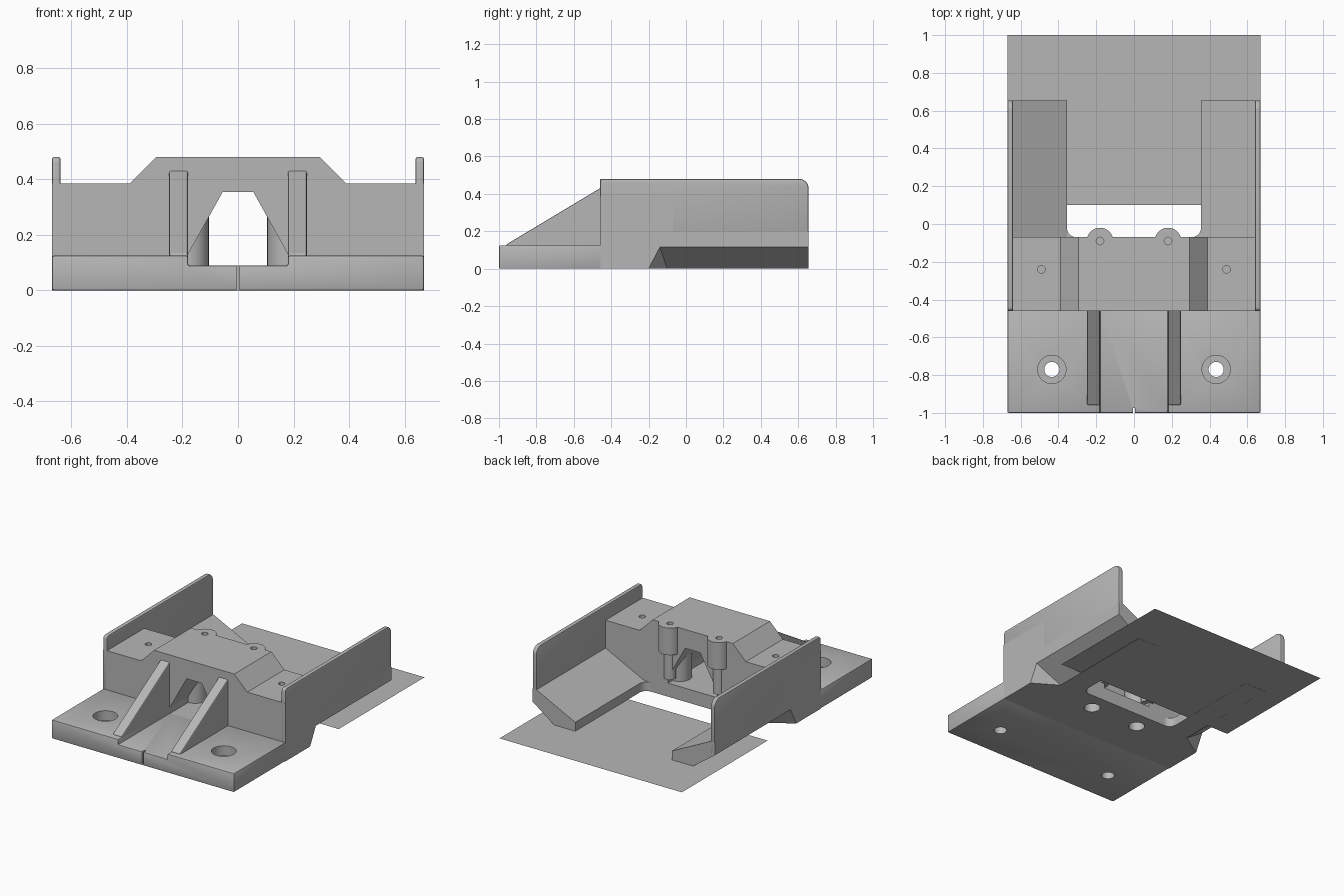
import bpy, bmesh, math
from mathutils import Vector

cube = bpy.data.objects.get("Cube")
if cube:
    bpy.data.objects.remove(cube, do_unlink=True)

grey = bpy.data.materials.new("plain_grey")
grey.use_nodes = True
GREY = (0.47, 0.47, 0.47, 1)
grey.diffuse_color = GREY
grey.node_tree.nodes["Principled BSDF"].inputs["Base Color"].default_value = GREY


def finish(name, bm):
    bmesh.ops.recalc_face_normals(bm, faces=bm.faces)
    mesh = bpy.data.meshes.new(name)
    bm.to_mesh(mesh)
    bm.free()
    mesh.materials.append(grey)
    ob = bpy.data.objects.new(name, mesh)
    bpy.context.collection.objects.link(ob)
    return ob


def prism(name, pts, axis, a, b):
    """Extrude a 2D outline along one axis from a to b."""
    place = {"x": lambda p, t: (t, p[0], p[1]),
             "y": lambda p, t: (p[0], t, p[1]),
             "z": lambda p, t: (p[0], p[1], t)}[axis]
    bm = bmesh.new()
    face = bm.faces.new([bm.verts.new(place(p, a)) for p in pts])
    new = bmesh.ops.extrude_face_region(bm, geom=[face])["geom"]
    shift = Vector(place((0, 0), b - a))
    bmesh.ops.translate(bm, vec=shift, verts=[v for v in new if isinstance(v, bmesh.types.BMVert)])
    return finish(name, bm)


def arc(cx, cy, r, start, end, n=8):
    angles = [math.radians(start + (end - start) * i / n) for i in range(n + 1)]
    return [(cx + r * math.cos(t), cy + r * math.sin(t)) for t in angles]


def cylinder(name, x, y, r, z0, z1):
    return prism(name, arc(x, y, r, 0, 348.75, 31), "z", z0, z1)


def activate(ob):
    bpy.ops.object.select_all(action="DESELECT")
    ob.select_set(True)
    bpy.context.view_layer.objects.active = ob


def cut(ob, cutter):
    activate(ob)
    mod = ob.modifiers.new("cut", "BOOLEAN")
    mod.operation = "DIFFERENCE"
    mod.solver = "EXACT"
    mod.object = cutter
    bpy.ops.object.modifier_apply(modifier=mod.name)
    bpy.data.objects.remove(cutter, do_unlink=True)


def soften(ob, width=0.007):
    activate(ob)
    mod = ob.modifiers.new("edge", "BEVEL")
    mod.width = width
    mod.segments = 2
    mod.limit_method = "ANGLE"
    mod.angle_limit = math.radians(35)
    bpy.ops.object.modifier_apply(modifier=mod.name)


def mirrored(half):
    return half + [(-x, z) for x, z in reversed(half)]


def underside_wedge(s):
    """Sloped cut below the outer edge of an arm."""
    bm = bmesh.new()
    for y_in, y_top, y_out in ((-0.1, -0.14, -0.2), (0.8, 0.8, 0.8)):
        for x, y, z in ((0.51, y_in, 0), (0.67, y_top, 0.115), (0.67, y_out, 0),
                        (0.75, y_top, 0.17), (0.75, y_out, -0.05), (0.51, y_in, -0.05)):
            bm.verts.new((s * x, y, z))
    bmesh.ops.convex_hull(bm, input=bm.verts)
    return finish("wedge_cutter", bm)


# Front base with a lowered centre channel and a slit in its front edge
base = prism("front_base", mirrored([(0.67, 0), (0.67, 0.125), (0.18, 0.125), (0.18, 0.09)]),
             "y", -1, -0.45)
soften(base)
cut(base, prism("slit_cutter", [(-0.006, -1.1), (0.006, -1.1), (0.006, -0.975), (-0.006, -0.975)],
                "z", -0.1, 0.2))

# Raised cross block with the central tunnel
block = prism("cross_block", mirrored([(0.67, 0), (0.67, 0.385), (0.39, 0.385), (0.295, 0.48)]),
              "y", -0.46, -0.07)
cut(block, prism("tunnel_cutter", mirrored([(0.18, 0.09), (0.18, 0.13), (0.055, 0.355)]),
                 "y", -0.6, 0.1))

# Thin rear floor sheet
bm = bmesh.new()
bm.faces.new([bm.verts.new((x, y, 0.001)) for x, y in ((-0.67, 0.1), (0.67, 0.1), (0.67, 1), (-0.67, 1))])
finish("floor_sheet", bm)

round_parts = []
for s, side in ((1, "left"), (-1, "right")):
    # Screw holes with counterbores
    cut(base, cylinder("screw_cutter", s * 0.435, -0.77, 0.04, -0.1, 0.2))
    cut(base, cylinder("counterbore_cutter", s * 0.435, -0.77, 0.075, 0.06, 0.2))

    # Sloping rear arm
    arm = prism(side + "_arm", [(s * x, z) for x, z in
                ((0.67, 0), (0.355, 0), (0.355, 0.06), (0.64, 0.2), (0.67, 0.2))],
                "y", -0.12, 0.655)
    cut(arm, underside_wedge(s))
    cut(block, underside_wedge(s))

    # Rounded inner corner between arm and block
    corner = [(0.37, -0.08)] + [(0.37, -0.02)] + arc(0.305, -0.02, 0.05, 0, -90) + [(0.305, -0.08)]
    prism(side + "_corner_fillet", [(s * x, y) for x, y in corner], "z", 0, 0.06)

    # Side wall with a rounded rear top corner
    outline = ([(-0.46, 0.115), (0.655, 0.115)] + arc(0.605, 0.43, 0.05, 0, 90)
               + arc(-0.44, 0.46, 0.02, 90, 180, 4))
    wall = prism(side + "_side_wall", outline, "x", s * 0.64, s * 0.67)
    soften(wall)
    round_parts.append(wall)

    # Sloped front rib
    rib = prism(side + "_rib", [(-0.96, 0.08), (-0.44, 0.08), (-0.44, 0.43), (-0.46, 0.43), (-0.96, 0.13)],
                "x", s * 0.18, s * 0.248)
    soften(rib)

    # Tunnel pillar with a bore from below
    pillar = cylinder(side + "_pillar", s * 0.18, -0.19, 0.075, 0.002, 0.37)
    for part in (block, pillar):
        cut(part, cylinder("bore_cutter", s * 0.18, -0.19, 0.05, -0.1, 0.25))

    # Rear boss with a slimmer pin below
    boss = cylinder(side + "_boss", s * 0.18, -0.09, 0.07, 0.3, 0.48)
    pin = cylinder(side + "_pin", s * 0.18, -0.09, 0.037, 0.12, 0.31)
    for part in (block, boss):
        cut(part, cylinder("boss_hole_cutter", s * 0.18, -0.09, 0.02, 0.4, 0.6))
    cut(block, cylinder("deck_hole_cutter", s * 0.49, -0.24, 0.02, 0.3, 0.5))
    round_parts += [pillar, boss, pin]

for ob in round_parts + [base, block]:
    activate(ob)
    bpy.ops.object.shade_smooth_by_angle(angle=math.radians(25))
